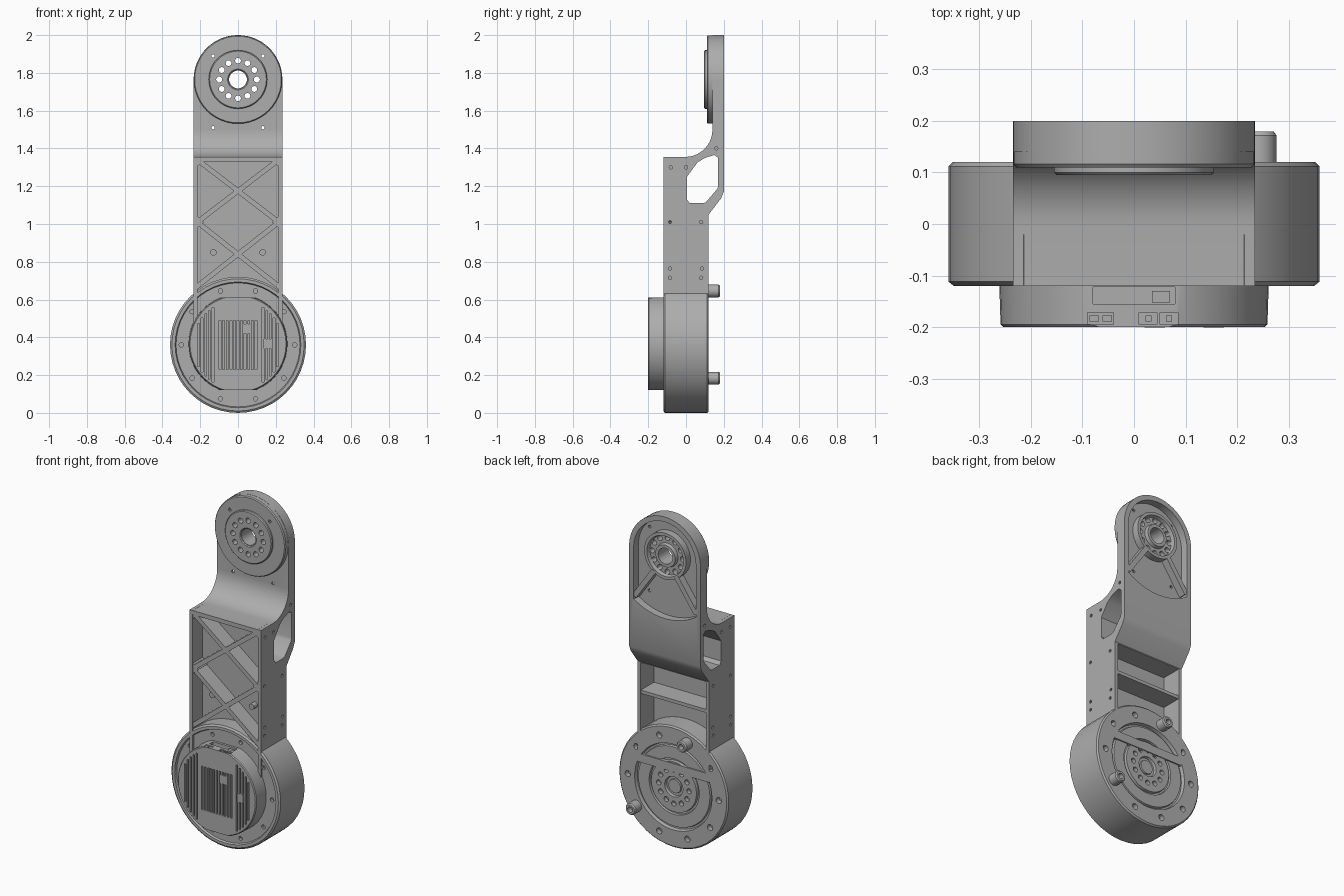
import bpy, bmesh
from math import sin, cos, pi, radians, sqrt

if "Cube" in bpy.data.objects:
    bpy.data.objects.remove(bpy.data.objects["Cube"])

grey = bpy.data.materials.new("machined_grey")
grey.use_nodes = True
COLOUR = (0.42, 0.42, 0.42, 1)
grey.diffuse_color = COLOUR
grey.node_tree.nodes["Principled BSDF"].inputs["Base Color"].default_value = COLOUR

W = 0.235            # half width of the arm
TOP = 1.765          # height of the upper pivot
LOW = 0.36           # height of the lower pivot
parts = []


def arc(r, a0, a1, n, x=0, z=0):
    return [(x + r * cos(radians(a0 + (a1 - a0) * i / n)),
             z + r * sin(radians(a0 + (a1 - a0) * i / n))) for i in range(n + 1)]


def prism(bm, pts, lo, hi, axis="y"):
    place = (lambda p, t: (t, p[0], p[1])) if axis == "x" else (lambda p, t: (p[0], t, p[1]))
    a = [bm.verts.new(place(p, lo)) for p in pts]
    b = [bm.verts.new(place(p, hi)) for p in pts]
    bm.faces.new(a)
    bm.faces.new(b[::-1])
    n = len(pts)
    for i in range(n):
        j = (i + 1) % n
        bm.faces.new((a[i], b[i], b[j], a[j]))
    return bm


def cyl(bm, r, u, v, lo, hi, n=24, axis="y"):
    return prism(bm, arc(r, 0, 360, n, u, v)[:-1], lo, hi, axis)


def box(bm, x0, x1, lo, hi, z0, z1):
    return prism(bm, [(x0, z0), (x1, z0), (x1, z1), (x0, z1)], lo, hi)


def bar(bm, p, q, width, lo, hi):
    dx, dz = q[0] - p[0], q[1] - p[1]
    k = width / 2 / sqrt(dx * dx + dz * dz)
    nx, nz = -dz * k, dx * k
    return prism(bm, [(p[0] + nx, p[1] + nz), (p[0] - nx, p[1] - nz),
                      (q[0] - nx, q[1] - nz), (q[0] + nx, q[1] + nz)], lo, hi)


def make(name, bm, keep=True):
    bmesh.ops.recalc_face_normals(bm, faces=bm.faces)
    me = bpy.data.meshes.new(name)
    bm.to_mesh(me)
    bm.free()
    me.materials.append(grey)
    ob = bpy.data.objects.new(name, me)
    bpy.context.collection.objects.link(ob)
    if keep:
        parts.append(ob)
    return ob


def carve(ob, bm, operation="DIFFERENCE"):
    tool = make("cutter", bm, keep=False)
    tool.hide_render = True
    mod = ob.modifiers.new("carve", "BOOLEAN")
    mod.operation, mod.solver, mod.object = operation, "EXACT", tool
    deps = bpy.context.evaluated_depsgraph_get()
    me = bpy.data.meshes.new_from_object(ob.evaluated_get(deps))
    ob.modifiers.clear()
    ob.data = me
    bpy.data.objects.remove(tool)


def lathe(name, profile, z, n=48):
    bm = bmesh.new()
    vs = [bm.verts.new((r, y, 0)) for r, y in profile]
    es = [bm.edges.new(e) for e in zip(vs, vs[1:])]
    bmesh.ops.spin(bm, geom=vs + es, cent=(0, 0, 0), axis=(0, 1, 0), angle=2 * pi, steps=n)
    bmesh.ops.remove_doubles(bm, verts=bm.verts, dist=0.0005)
    bmesh.ops.translate(bm, verts=bm.verts, vec=(0, 0, z))
    return make(name, bm)


new = bmesh.new

# Arm: side profile trimmed to the round-topped outline
side = [(-.12, .4), (-.12, 1.355)] + arc(.145, -90, 0, 10, -.005, 1.5) + \
       [(.14, 2.1), (.2, 2.1), (.2, 1.17), (.185, 1.135), (.12, 1.05), (.12, .4)]
arm = make("arm", prism(new(), side, -.4, .4, "x"))
outline = [(W, .45)] + arc(W, 0, 180, 32, 0, TOP) + [(-W, .45)]
carve(arm, prism(new(), outline, -.5, .5), "INTERSECT")

# Front and back pockets of the lower arm, leaving a web between them
carve(arm, box(new(), -.215, .215, -.3, -.025, .5, 1.33))
carve(arm, box(new(), -.215, .215, -.005, .3, .5, 1.045))

# Side window through the bend
window = [(.005, 1.13), (.005, 1.25), (.06, 1.325), (.1, 1.35), (.15, 1.365),
          (.17, 1.35), (.17, 1.2), (.165, 1.185), (.105, 1.115), (.09, 1.11), (.02, 1.11)]
carve(arm, prism(new(), window, -.5, .5, "x"))

# Recess in the back of the upper arm
carve(arm, prism(new(), arc(.205, 0, 180, 32, 0, TOP) +
                 arc(.37, 180 + 56.4, 360 - 56.4, 12, 0, TOP), .155, .3))

# Screw holes along both sides of the arm
bm = new()
for s in (-1, 1):
    for y, z in ((-.08, 1.3), (.0, 1.3), (.16, 1.4), (-.085, 1.01), (.08, 1.01),
                 (-.085, .765), (.085, .765), (-.085, .715), (.08, .715)):
        cyl(bm, .009, y, z, s * W - .012, s * W + .012, 10, "x")
carve(arm, bm)

# Crossed ribs and screw posts on the front
bm = new()
for s in (-1, 1):
    bar(bm, (s * .222, 1.345), (-s * .222, 1.005), .026, -.118, -.02)
    bar(bm, (s * .222, 1.015), (-s * .222, .665), .026, -.118, -.02)
    cyl(bm, .017, s * .13, .85, -.06, -.02, 16)
    for z, t in ((1.335, -1), (1.01, 1), (1.01, -1)):
        prism(bm, [(s * .22, z), (s * .18, z), (s * .22, z + t * .035)], -.117, -.02)
make("front_ribs", bm)
make("back_rib", box(new(), -.22, .22, -.01, .118, .86, .88))

# Upper pivot: front boss, hub plate, rear hub and spokes
boss = lathe("pivot_boss", [(0, .11), (.229, .11), (W - .001, .116), (W - .001, .154), (0, .154)], TOP)
hub = lathe("hub_plate", [(0, .1), (.05, .1), (.055, .095), (.15, .095), (.155, .1),
                          (.155, .13), (0, .13)], TOP)
rear = lathe("rear_hub", [(0, .195), (.065, .195), (.07, .175), (.115, .175), (.12, .197),
                          (.138, .197), (.138, .15), (0, .15)], TOP)
bm = new()
for a in (-55, -125):
    c, s = cos(radians(a)), sin(radians(a))
    bar(bm, (.13 * c, TOP + .13 * s), (.355 * c, TOP + .355 * s), .03, .15, .198)
make("rear_spokes", bm)
for ob in (arm, boss, hub, rear):
    bm = cyl(new(), .047, 0, TOP, 0, .4, 32)
    for x, z in arc(.1, 0, 360, 12, 0, TOP)[:-1]:
        cyl(bm, .0155, x, z, 0, .4, 14)
    for x in (-.132, .132):
        for z in (1.51, 1.89):
            cyl(bm, .009, x, z, 0, .4, 10)
    carve(ob, bm)

# Lower drum with a raised rim, rear face steps and bolt holes
drum = lathe("drum", [(0, -.108), (.328, -.108), (.333, -.12), (.35, -.12), (.36, -.112),
                      (.36, .112), (.352, .12), (.255, .12), (.25, .1), (.24, .1),
                      (.236, .112), (.165, .112), (.162, .1), (.152, .1), (.149, .115),
                      (.06, .115), (.056, .1), (.042, .1), (.04, .108), (0, .108)], LOW)
bm = new()
for x, z in arc(.3, 0, 360, 10, 0, LOW)[:-1]:
    cyl(bm, .012, x, z, -.2, -.09, 12)
    cyl(bm, .018, x, z, .09, .2, 14)
for x, z in arc(.1, 0, 360, 12, 0, LOW)[:-1]:
    cyl(bm, .015, x, z, .09, .2, 14)
carve(drum, bm)

# Rear locating studs
for name, a in (("upper_stud", 108), ("lower_stud", -36)):
    x, z = .3 * cos(radians(a)), LOW + .3 * sin(radians(a))
    stud = lathe(name, [(0, .1), (.034, .1), (.034, .172), (.028, .18), (.016, .18),
                        (.016, .15), (0, .15)], z, 24)
    stud.location.x = x

# Motor cap with flattened top and bottom, and a finned face
cap = lathe("motor_cap", [(0, -.2), (.254, -.2), (.259, -.195), (.262, -.1), (0, -.1)], LOW + .005)
carve(cap, box(new(), -.4, .4, -.3, 0, .12, .61), "INTERSECT")
bm = new()
for i in range(-11, 12):
    x = i * .019
    if abs(i) not in (6,):
        h = .13 if abs(i) < 6 else min(.21, sqrt(.238 ** 2 - x * x))
        box(bm, x - .005, x + .005, -.3, -.182, LOW - h, LOW + h)
carve(cap, bm)
# Notch and sockets for the connectors on the top of the cap
carve(cap, box(new(), -.08, .08, -.155, -.122, .585, .7))
bm = new()
for x0, x1 in ((-.09, -.04), (.01, .045), (.05, .085)):
    box(bm, x0, x1, -.195, -.172, .597, .7)
carve(cap, bm)
bm = new()
for x, r in ((-.077, .009), (-.052, .009), (.028, .006), (.068, .006)):
    box(bm, x - r, x + r, -.189, -.178, .59, .607)
box(bm, .035, .07, -.152, -.13, .58, .604)
make("connectors", bm)

# Small raised sensors on the finned face
bm = new()
box(bm, .02, .06, -.201, -.18, .42, .47)
box(bm, .135, .175, -.201, -.18, .34, .39)
make("face_pads", bm)

# Smooth round surfaces, keep machined edges sharp
bpy.ops.object.select_all(action="DESELECT")
for ob in parts:
    ob.select_set(True)
bpy.context.view_layer.objects.active = arm
bpy.ops.object.shade_smooth_by_angle(angle=radians(30))
